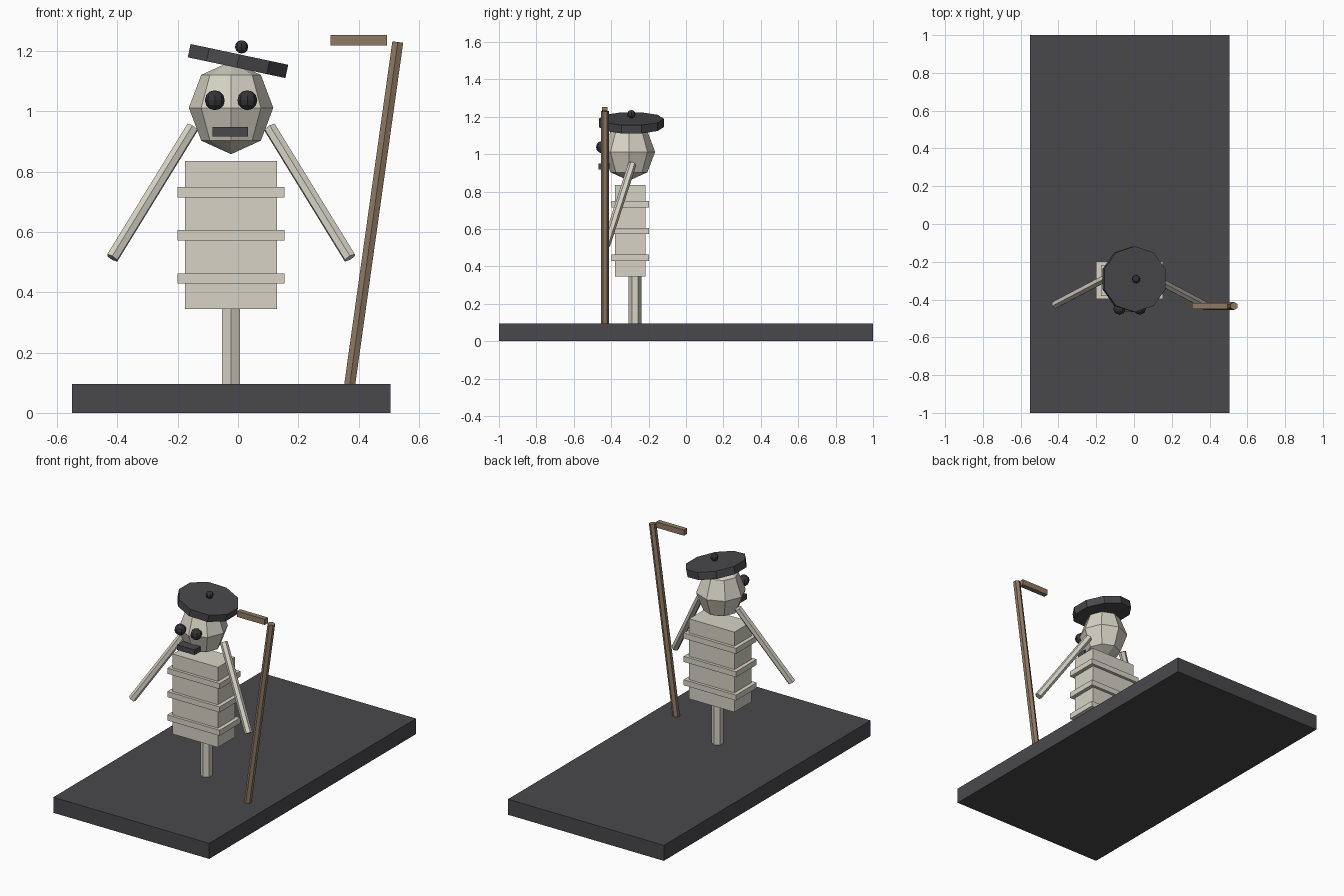
import bpy
import math
from mathutils import Vector

default = bpy.data.objects.get("Cube")
if default:
    bpy.data.objects.remove(default, do_unlink=True)


def material(name, rgb):
    m = bpy.data.materials.new(name)
    m.use_nodes = True
    m.diffuse_color = (*rgb, 1)
    m.node_tree.nodes["Principled BSDF"].inputs["Base Color"].default_value = (*rgb, 1)
    return m


BONE = material("bone", (0.68, 0.65, 0.56))
CHARCOAL = material("charcoal", (0.066, 0.064, 0.070))
BLACK = material("soft black", (0.035, 0.035, 0.040))
WOOD = material("brown wood", (0.28, 0.195, 0.13))


def finish(name, mat):
    ob = bpy.context.object
    ob.name = name
    ob.data.name = name
    ob.data.materials.append(mat)
    return ob


def box(name, low, high, mat):
    low, high = Vector(low), Vector(high)
    bpy.ops.mesh.primitive_cube_add(size=1, location=(low + high) / 2)
    ob = finish(name, mat)
    ob.scale = high - low
    return ob


def rod(name, start, end, radius, mat, sides=6):
    start, end = Vector(start), Vector(end)
    axis = end - start
    bpy.ops.mesh.primitive_cylinder_add(vertices=sides, radius=radius, depth=axis.length,
                                        location=(start + end) / 2)
    ob = finish(name, mat)
    ob.rotation_mode = 'QUATERNION'
    ob.rotation_quaternion = Vector((0, 0, 1)).rotation_difference(axis)
    return ob


def ball(name, center, radius, mat, segments=8, rings=6):
    bpy.ops.mesh.primitive_uv_sphere_add(segments=segments, ring_count=rings,
                                         radius=radius, location=center)
    return finish(name, mat)


CX, CY = -0.023, -0.298   # centre line of the figure

# Ground slab
box("base", (-0.55, -1, 0), (0.505, 1, 0.095), CHARCOAL)

# Post, torso and ribs
rod("post", (CX, -0.273, 0.09), (CX, -0.273, 0.35), 0.034, BONE)
box("torso", (CX - 0.153, CY - 0.082, 0.345), (CX + 0.153, CY + 0.082, 0.835), BONE)
for i, z in enumerate((0.446, 0.589, 0.732)):
    box(f"rib_{i + 1}", (CX - 0.177, CY - 0.1, z - 0.017), (CX + 0.177, CY + 0.1, z + 0.017), BONE)

# Head and face
head = ball("head", (CX, -0.305, 1.012), 0.14, BONE, rings=4)
head.scale.z = 1.1
box("mouth", (-0.085, -0.467, 0.917), (0.033, -0.41, 0.949), CHARCOAL)

# Mirrored eyes and arms
for side, s in (("left", 1), ("right", -1)):
    ball(f"{side}_eye", (CX + s * 0.054, -0.448, 1.037), 0.033, BLACK)
    rod(f"{side}_arm", (CX + s * 0.128, -0.287, 0.947), (CX + s * 0.394, -0.427, 0.514), 0.022, BONE)

# Tilted beret with pompon
bpy.ops.mesh.primitive_cylinder_add(vertices=10, radius=0.174, depth=0.045,
                                    location=(0, -0.292, 1.167),
                                    rotation=(0, math.radians(12), 0))
finish("beret", CHARCOAL)
ball("pompon", (0.012, -0.292, 1.214), 0.022, BLACK)

# Walking cane
rod("cane_shaft", (0.37, -0.434, 0.09), (0.53, -0.434, 1.23), 0.021, WOOD)
box("cane_handle", (0.307, -0.449, 1.218), (0.495, -0.419, 1.253), WOOD)
